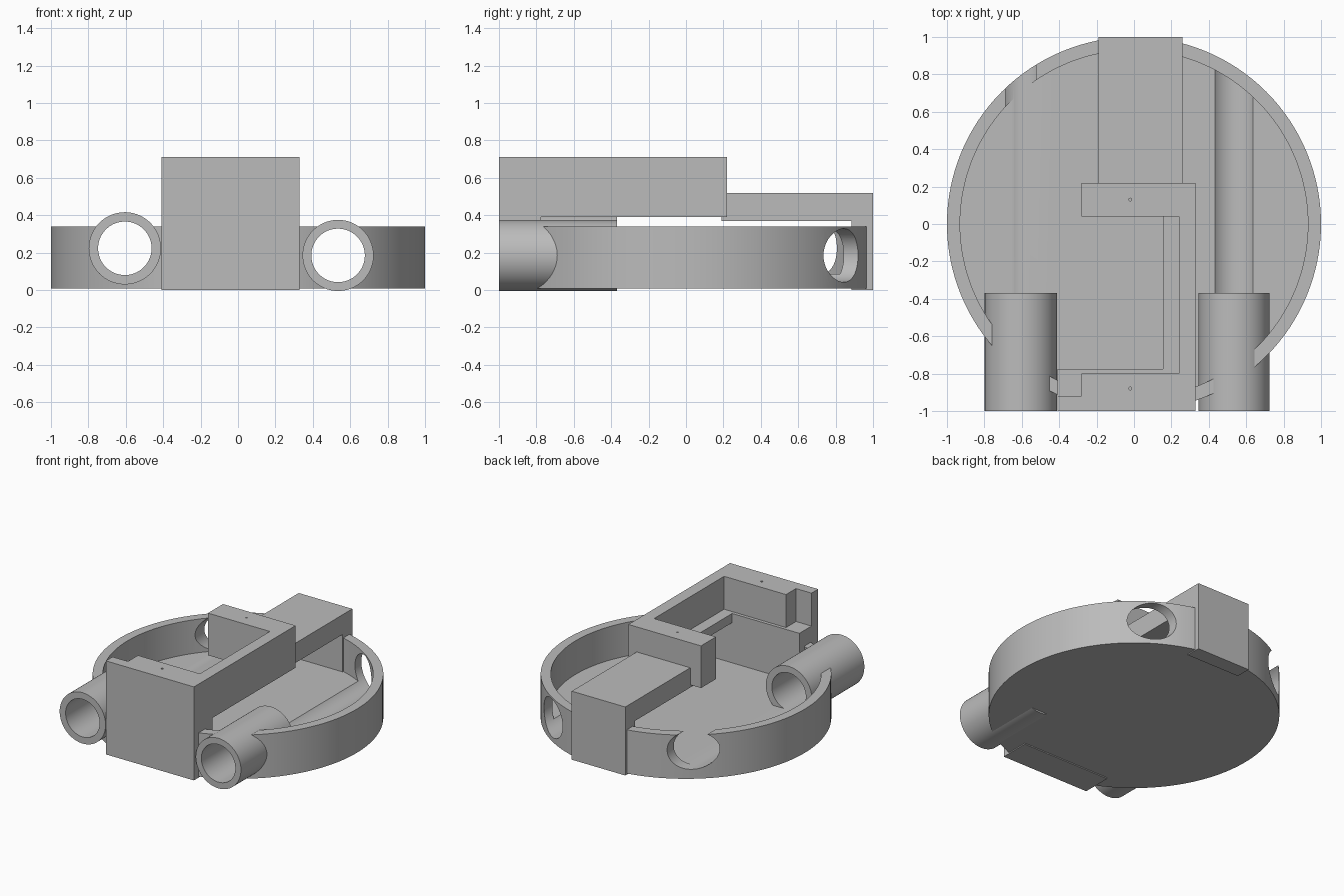
import bpy
import bmesh
from math import pi
from mathutils import Matrix, Vector

cube = bpy.data.objects.get("Cube")
if cube:
    bpy.data.objects.remove(cube, do_unlink=True)

grey = bpy.data.materials.new("plain grey")
grey.use_nodes = True
grey.diffuse_color = (0.5, 0.5, 0.5, 1)
grey.node_tree.nodes["Principled BSDF"].inputs["Base Color"].default_value = (0.5, 0.5, 0.5, 1)


def finish(name, bm):
    bmesh.ops.recalc_face_normals(bm, faces=bm.faces)
    mesh = bpy.data.meshes.new(name)
    bm.to_mesh(mesh)
    bm.free()
    mesh.materials.append(grey)
    obj = bpy.data.objects.new(name, mesh)
    bpy.context.collection.objects.link(obj)
    return obj


def prism(name, outline, z0, z1):
    bm = bmesh.new()
    face = bm.faces.new([bm.verts.new((x, y, z0)) for x, y in outline])
    top = bmesh.ops.extrude_face_region(bm, geom=[face])["geom"]
    verts = [v for v in top if isinstance(v, bmesh.types.BMVert)]
    bmesh.ops.translate(bm, verts=verts, vec=(0, 0, z1 - z0))
    return finish(name, bm)


def box(name, x0, x1, y0, y1, z0, z1):
    return prism(name, [(x0, y0), (x1, y0), (x1, y1), (x0, y1)], z0, z1)


def cylinder(name, r, start, end, segments=96):
    start, end = Vector(start), Vector(end)
    axis = end - start
    turn = axis.to_track_quat("Z", "Y").to_matrix().to_4x4()
    bm = bmesh.new()
    bmesh.ops.create_cone(bm, cap_ends=True, segments=segments, radius1=r, radius2=r,
                          depth=axis.length,
                          matrix=Matrix.Translation((start + end) / 2) @ turn)
    return finish(name, bm)


def combine(obj, other, operation):
    other.hide_render = True
    mod = obj.modifiers.new(operation.lower(), "BOOLEAN")
    mod.operation = operation
    mod.solver = "EXACT"
    mod.object = other
    bpy.context.view_layer.objects.active = obj
    bpy.ops.object.modifier_apply(modifier=mod.name)
    bpy.data.objects.remove(other, do_unlink=True)


def smooth(obj):
    bpy.ops.object.select_all(action="DESELECT")
    obj.select_set(True)
    bpy.context.view_layer.objects.active = obj
    bpy.ops.object.shade_smooth_by_angle(angle=pi / 6)


# Round open dish
dish = cylinder("dish", 1.0, (0, 0, 0.008), (0, 0, 0.34), 128)
combine(dish, cylinder("dish_cutter", 0.93, (0, 0, 0.085), (0, 0, 0.6), 128), "DIFFERENCE")

# Two tubes whose bores run on through the dish walls and graze its floor
for side, x, z, r in (("right", -0.605, 0.223, 0.193), ("left", 0.535, 0.185, 0.19)):
    tube = cylinder(side + "_tube", r, (x, -1, z), (x, -0.37, z))
    for target in (tube, dish):
        combine(target, cylinder("bore", 0.143, (x, -1.3, z), (x, 1.3, z)), "DIFFERENCE")
    smooth(tube)
smooth(dish)

# Front bracket: tall front wall, overhanging side arm, inner ledge and cross wall
bracket = box("front_bracket", -0.41, 0.33, -1, -0.775, 0, 0.46)
arm = prism("arm", [(0.155, -0.775), (0.33, -0.775), (0.33, 0.22), (-0.28, 0.22),
                    (-0.28, 0.04), (0.155, 0.04)], 0.39, 0.46)
frame = prism("frame", [(-0.41, -1), (0.33, -1), (0.33, 0.22), (-0.28, 0.22), (-0.28, 0.04),
                        (0.24, 0.04), (0.24, -0.8), (-0.28, -0.8), (-0.28, -0.92),
                        (-0.41, -0.92)], 0.46, 0.71)
for part in (arm, frame):
    combine(bracket, part, "UNION")

# Pin holes in the bracket top
for y in (-0.88, 0.13):
    combine(bracket, cylinder("pin_hole", 0.008, (-0.02, y, 0.55), (-0.02, y, 0.8), 12),
            "DIFFERENCE")

# Rear bracket: horizontal beam with a leg outside the dish
rear = box("rear_bracket", -0.19, 0.26, 0.19, 1, 0.37, 0.52)
combine(rear, box("rear_leg", -0.19, 0.26, 0.885, 1, 0, 0.45), "UNION")
